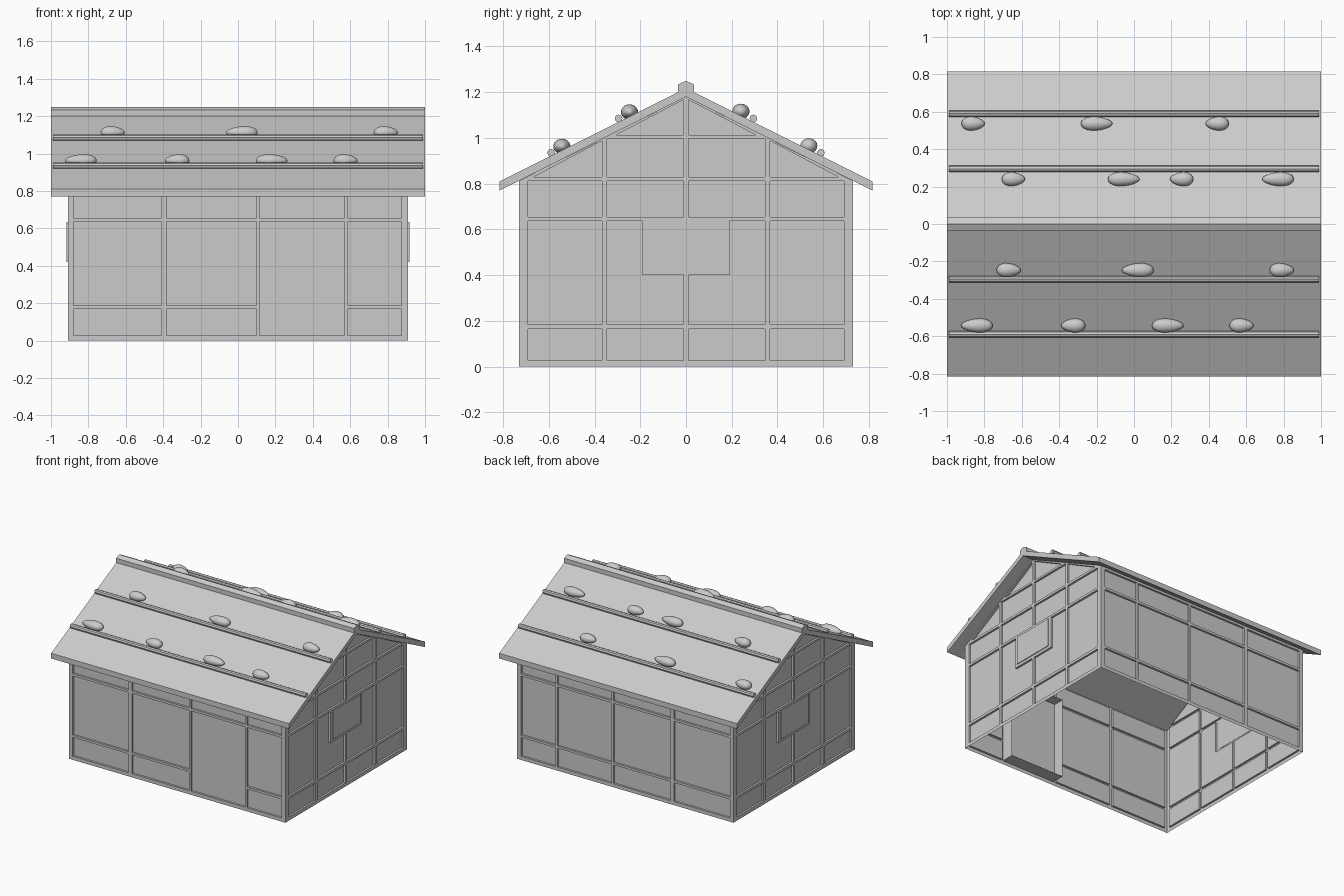
import bpy, bmesh, random
from math import pi
from mathutils import Vector

if "Cube" in bpy.data.objects:
    bpy.data.objects.remove(bpy.data.objects["Cube"])

random.seed(4)
HX, HY = 0.91, 0.73      # wall half sizes
EAVE, APEX = 0.812, 1.18
RECESS = 0.015


def finish(name, bm, smooth=False):
    me = bpy.data.meshes.new(name)
    bm.to_mesh(me)
    bm.free()
    for p in me.polygons:
        p.use_smooth = smooth
    ob = bpy.data.objects.new(name, me)
    bpy.context.collection.objects.link(ob)
    return ob


def rect(a, b, lo, hi):
    return [(a, lo), (b, lo), (b, hi), (a, hi)]


def wall(name, outline, panels, place, normal):
    """Timber frame sheet with recessed panels."""
    bm = bmesh.new()

    def loop(pts, depth):
        return [bm.verts.new(place(u, z, depth)) for u, z in pts]

    def ring(vs):
        return [bm.edges.new((vs[i], vs[(i + 1) % len(vs)])) for i in range(len(vs))]

    edges = ring(loop(outline, 0))
    fronts = []
    for p in panels:
        vs = loop(p, 0)
        edges += ring(vs)
        fronts.append(vs)
    bmesh.ops.triangle_fill(bm, use_beauty=True, edges=edges, normal=normal)
    for p, vs in zip(panels, fronts):
        back = loop(p, RECESS)
        bm.faces.new(back)
        n = len(vs)
        for i in range(n):
            j = (i + 1) % n
            bm.faces.new((vs[i], vs[j], back[j], back[i]))
    bmesh.ops.recalc_face_normals(bm, faces=bm.faces[:])
    if sum((f.normal.dot(normal) * f.calc_area() for f in bm.faces)) < 0:
        bmesh.ops.reverse_faces(bm, faces=bm.faces[:])
    return finish(name, bm)


def extrude_x(name, profile, hx):
    """Closed y-z profile swept along x."""
    bm = bmesh.new()
    f = bm.faces.new([bm.verts.new((-hx, y, z)) for y, z in profile])
    r = bmesh.ops.extrude_face_region(bm, geom=[f])
    bmesh.ops.translate(bm, vec=(2 * hx, 0, 0),
                        verts=[v for v in r["geom"] if isinstance(v, bmesh.types.BMVert)])
    bmesh.ops.recalc_face_normals(bm, faces=bm.faces[:])
    return finish(name, bm)


# Long walls: the front one has a full height door panel
columns = [(-0.88, -0.41), (-0.382, 0.10), (0.115, 0.57), (0.586, 0.875)]
side_outline = rect(-HX, HX, 0, EAVE)
for side, name in ((-1, "front_wall"), (1, "back_wall")):
    panels = []
    for i, (a, b) in enumerate(columns):
        if side < 0 and i == 2:
            panels.append(rect(a, b, 0.027, 0.637))
        else:
            panels += [rect(a, b, 0.027, 0.17), rect(a, b, 0.187, 0.637)]
        panels.append(rect(a, b, 0.655, 0.795))
    wall(name, side_outline, panels,
         lambda u, z, d, s=side: (u, s * (HY - d), z), Vector((0, side, 0)))

# Gable walls with a solid window block in the middle
slope = (APEX - EAVE) / HY
roof_line = lambda y: APEX - 0.008 - slope * abs(y)
half = []
for a, b in ((0.01, 0.346), (0.368, 0.69)):
    half += [rect(a, b, 0.027, 0.165), rect(a, b, 0.655, 0.812)]
half += [
    rect(0.368, 0.69, 0.185, 0.637),
    [(0.01, 0.185), (0.346, 0.185), (0.346, 0.637), (0.19, 0.637), (0.19, 0.4), (0.01, 0.4)],
    [(0.368, 0.83), (0.665, 0.83), (0.368, roof_line(0.368))],
    [(0.01, 0.83), (0.346, 0.83), (0.346, roof_line(0.346)), (0.01, roof_line(0.346))],
    [(0.01, 1.013), (0.305, 1.013), (0.01, roof_line(0.01))],
]
panels = half + [[(-u, z) for u, z in reversed(p)] for p in half]
gable = [(-HY, 0), (HY, 0), (HY, EAVE), (0, APEX), (-HY, EAVE)]
for side, name in ((-1, "left"), (1, "right")):
    wall(name + "_gable_wall", gable, panels,
         lambda u, z, d, s=side: (s * (HX - d), u, z), Vector((side, 0, 0)))
    # Window shutter standing slightly proud
    bm = bmesh.new()
    bmesh.ops.create_cube(bm, size=1)
    bmesh.ops.scale(bm, vec=(0.008, 0.335, 0.215), verts=bm.verts)
    bmesh.ops.translate(bm, vec=(side * (HX + 0.002), 0, 0.528), verts=bm.verts)
    finish(name + "_window_shutter", bm)

# Door lining inside the front wall
bm = bmesh.new()
pts = rect(0.115, 0.57, 0.027, 0.637)
outer = [bm.verts.new((x, -HY + RECESS, z)) for x, z in pts]
inner = [bm.verts.new((x, -HY + 0.1, z)) for x, z in pts]
for i in range(4):
    j = (i + 1) % 4
    bm.faces.new((outer[i], outer[j], inner[j], inner[i]))
finish("door_lining", bm)

# Roof slab and ridge cap
extrude_x("roof", [(-0.815, 0.77), (0, 1.18), (0.815, 0.77),
                   (0.815, 0.81), (0, 1.2175), (-0.815, 0.81)], 1.0)
extrude_x("ridge_cap", [(-0.034, 1.195), (0, 1.21), (0.034, 1.195),
                        (0.034, 1.234), (0, 1.25), (-0.034, 1.234)], 1.0)

# Poles lying along the roof
for s in (-1, 1):
    for y, z in ((0.295, 1.085), (0.59, 0.935)):
        bpy.ops.mesh.primitive_cylinder_add(vertices=8, radius=0.017, depth=1.98,
                                            location=(0, s * y, z), rotation=(0, pi / 2, 0))
        bpy.context.object.name = "roof_pole"

# Weight stones resting on the upper side of the poles: (x, length)
rows = [
    (-0.247, 1.113, [(-0.67, 0.13), (0.02, 0.17), (0.79, 0.13)]),
    (-0.543, 0.963, [(-0.84, 0.17), (-0.325, 0.13), (0.18, 0.17), (0.575, 0.13)]),
    (0.240, 1.116, [(-0.645, 0.125), (-0.055, 0.17), (0.255, 0.125), (0.77, 0.17)]),
    (0.537, 0.965, [(-0.86, 0.125), (-0.2, 0.17), (0.445, 0.125)]),
]
for y, z, stones in rows:
    for x, length in stones:
        bm = bmesh.new()
        bmesh.ops.create_icosphere(bm, subdivisions=3, radius=1)
        lean = random.choice((-0.2, 0.2))
        for v in bm.verts:
            k = 1 + lean * v.co.x
            v.co = (v.co.x * length / 2, v.co.y * 0.037 * k, v.co.z * 0.033 * k)
        bmesh.ops.translate(bm, vec=(x, y, z), verts=bm.verts)
        finish("roof_stone", bm, smooth=True)
